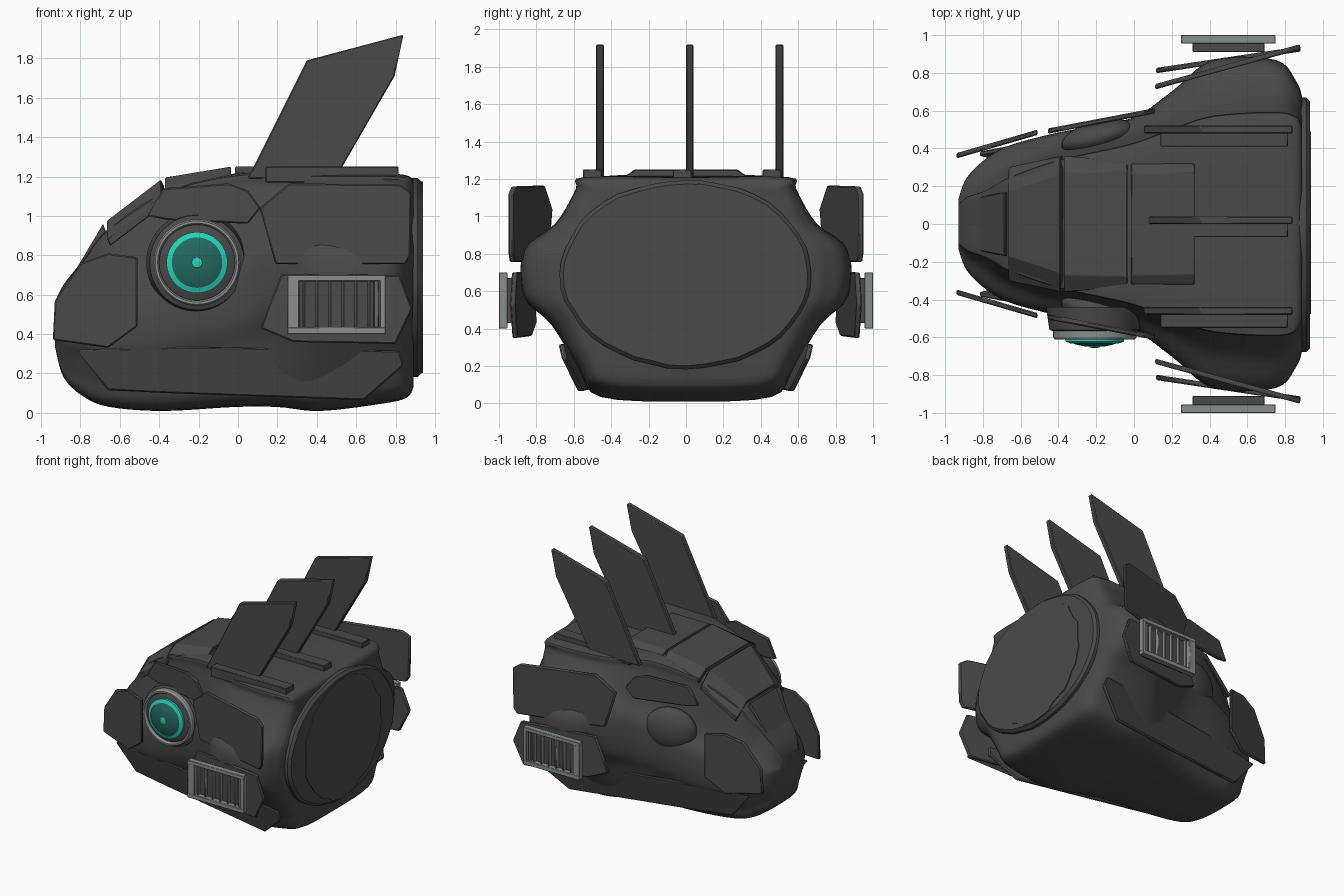
import bpy, bmesh, math, random
from mathutils import Vector, Matrix

if "Cube" in bpy.data.objects:
    bpy.data.objects.remove(bpy.data.objects["Cube"])
random.seed(4)

def mat(name, col):
    m = bpy.data.materials.new(name)
    m.diffuse_color = (*col, 1)
    m.use_nodes = True
    m.node_tree.nodes["Principled BSDF"].inputs["Base Color"].default_value = m.diffuse_color
    return m

DARK = mat("charcoal", (0.067, 0.067, 0.067))
GREY = mat("light grey", (0.25, 0.27, 0.27))
SLAT = mat("slat grey", (0.13, 0.14, 0.14))
TEAL = mat("bright teal", (0.02, 0.66, 0.48))
LENS = mat("dark teal", (0.017, 0.14, 0.115))

def finish(bm, name, material, angle=30, bevel=0):
    bmesh.ops.recalc_face_normals(bm, faces=bm.faces[:])
    me = bpy.data.meshes.new(name)
    bm.to_mesh(me)
    bm.free()
    ob = bpy.data.objects.new(name, me)
    bpy.context.collection.objects.link(ob)
    me.materials.append(material)
    if bevel:
        b = ob.modifiers.new("bevel", 'BEVEL')
        b.width, b.segments = bevel, 1
    bpy.ops.object.select_all(action='DESELECT')
    ob.select_set(True)
    bpy.context.view_layer.objects.active = ob
    bpy.ops.object.shade_smooth_by_angle(angle=math.radians(angle))
    return ob

def prism(name, pts, off, material=DARK, bevel=0.007):
    """Polygon of 3D points extruded by an offset."""
    bm = bmesh.new()
    a = [bm.verts.new(p) for p in pts]
    b = [bm.verts.new(Vector(p) + Vector(off)) for p in pts]
    n = len(a)
    bm.faces.new(a)
    bm.faces.new(b[::-1])
    for i in range(n):
        bm.faces.new((a[i], a[(i + 1) % n], b[(i + 1) % n], b[i]))
    return finish(bm, name, material, 20, bevel)

def box(name, lo, hi, material=DARK, bevel=0.004, turn=0):
    bm = bmesh.new()
    lo, hi = Vector(lo), Vector(hi)
    mtx = (Matrix.Translation((lo + hi) / 2) @ Matrix.Rotation(turn, 4, 'Z')
           @ Matrix.Diagonal((*(hi - lo), 1)))
    bmesh.ops.create_cube(bm, size=1, matrix=mtx)
    return finish(bm, name, material, 20, bevel)

def lathe(name, prof, cx, cz, material, closed=True, n=56):
    """Revolve (radius, y) profile round an axis along y."""
    bm = bmesh.new()
    rings = [[bm.verts.new((cx + r * math.cos(2 * math.pi * i / n), y,
                            cz + r * math.sin(2 * math.pi * i / n)))
              for i in range(n)] for r, y in prof]
    m = len(rings)
    for k in range(m if closed else m - 1):
        p, q = rings[k], rings[(k + 1) % m]
        for i in range(n):
            bm.faces.new((p[i], p[(i + 1) % n], q[(i + 1) % n], q[i]))
    if not closed:
        bm.faces.new(rings[0])
        bm.faces.new(rings[-1])
    return finish(bm, name, material)

def spline(P, closed, n):
    """Catmull-Rom through a list of vectors."""
    out, k = [], len(P)
    get = (lambda i: P[i % k]) if closed else (lambda i: P[max(0, min(k - 1, i))])
    for i in range(k if closed else k - 1):
        a, b, c, d = (get(i + j) for j in (-1, 0, 1, 2))
        for s in range(n):
            t = s / n
            out.append(0.5 * (2 * b + (c - a) * t + (2 * a - 5 * b + 4 * c - d) * t * t
                              + (3 * b - a - 3 * c + d) * t ** 3))
    if not closed:
        out.append(P[-1])
    return out

# Head shell: x, bottom z, top z, bottom width, mid width, mid z, top width
stations = [
    (-.93, .34, .56, .10, .13, .45, .10), (-.885, .18, .65, .17, .24, .42, .14),
    (-.78, .08, .78, .25, .34, .44, .18), (-.65, .03, .94, .31, .41, .44, .25),
    (-.38, .01, 1.12, .36, .48, .50, .34), (-.02, .03, 1.21, .45, .55, .62, .42),
    (.20, .03, 1.21, .53, .69, .68, .50), (.42, .01, 1.21, .57, .85, .70, .57),
    (.75, .05, 1.21, .57, .85, .70, .59), (.86, .08, 1.20, .53, .74, .70, .56),
    (.89, .13, 1.17, .46, .66, .70, .50)]
sections = []
for x, zb, zt, wb, wm, zm, wt in stations:
    h = zt - zb
    half = [(.8 * wb, zb + .02 * h), (wb, zb + .14 * h), (.5 * wb + .5 * wm, zm - .235 * h),
            (wm, zm - .11 * h), (wm, zm + .10 * h), (.4 * wm + .6 * wt, zm + .22 * h),
            (wt, zt - .06 * h), (.92 * wt, zt)]
    loop = [(0, zb)] + half + [(0, zt)] + [(-y, z) for y, z in half[::-1]]
    sections.append(spline([Vector((x, y, z)) for y, z in loop], True, 4))
rows = list(zip(*[spline(list(c), False, 5) for c in zip(*sections)]))
bm = bmesh.new()
rings = [[bm.verts.new(v) for v in r] for r in rows]
for p, q in zip(rings, rings[1:]):
    for i in range(len(p)):
        j = (i + 1) % len(p)
        bm.faces.new((p[i], p[j], q[j], q[i]))
bm.faces.new(rings[0])
bm.faces.new(rings[-1])
finish(bm, "head_shell", DARK, 45)

# Rear collar and its ragged end cap
def ring_pts(x, ry, rz, jit, n=44):
    pts = []
    for i in range(n):
        a, k = 2 * math.pi * i / n, 1 + random.uniform(-jit, 0)
        pts.append((x, ry * k * math.cos(a), .69 + rz * k * math.sin(a)))
    return pts
prism("rear_collar", ring_pts(.84, .68, .51, .02), (.092, 0, 0), bevel=.02)
prism("rear_cap", ring_pts(.90, .50, .49, .06), (.038, 0, 0), bevel=0)

# Side armour plates: x,z outline with y = a + b*(x-x0) + c*(z-z0)
plates = {
    "nose_plate": ([(-.93, .57), (-.80, .76), (-.66, .81), (-.51, .79), (-.51, .44),
                    (-.66, .33), (-.94, .37)], .375, .29, -.94, 0, 0),
    "brow_plate": ([(-.46, 1.0), (-.38, 1.14), (-.05, 1.165), (.05, 1.13), (.115, 1.04),
                    (.05, .96), (-.36, .98)], .505, .19, -.46, 0, 0),
    "upper_side_plate": ([(.11, 1.04), (.26, 1.165), (.82, 1.16), (.88, 1.12), (.875, .80),
                          (.85, .755), (.19, .755)], .74, .275, .11, 0, 0),
    "lower_side_plate": ([(.115, .43), (.22, .705), (.82, .70), (.885, .53), (.80, .35),
                          (.28, .36)], .825, .15, .11, 0, 0),
    "jaw_plate": ([(-.82, .32), (-.26, .335), (.40, .325), (.82, .315), (.84, .24),
                   (.64, .065), (-.35, .10), (-.66, .115)], .385, .182, -.82, .28, .32)}
for s, side in ((-1, "front"), (1, "back")):
    for name, (pts, a, b, x0, c, z0) in plates.items():
        prism(f"{side}_{name}",
              [(x, s * (a + b * (x - x0) + c * (z - z0)), z) for x, z in pts],
              (0, -s * .028, 0))
    # Eye bulge in the shell
    bm = bmesh.new()
    bmesh.ops.create_uvsphere(bm, u_segments=32, v_segments=16, radius=1,
                              matrix=Matrix.Translation((-.19, s * .46, .73))
                              @ Matrix.Rotation(s * .25, 4, 'Z')
                              @ Matrix.Diagonal((.20, .085, .17, 1)))
    finish(bm, f"{side}_eye_bulge", DARK, 60)
    # Vent: backing, four-sided frame and turned slats
    def yb(name, x0, x1, ya, yc, z0, z1, m, turn=0):
        y0, y1 = sorted((s * ya, s * yc))
        box(f"{side}_{name}", (x0, y0, z0), (x1, y1, z1), m, .003, turn)
    yb("vent_backing", .31, .69, .91, .962, .43, .67, DARK)
    yb("vent_frame_top", .25, .75, .955, 1.0, .67, .70, GREY)
    yb("vent_frame_bottom", .25, .75, .955, 1.0, .40, .435, GREY)
    yb("vent_frame_left", .25, .31, .955, .999, .43, .675, GREY)
    yb("vent_frame_right", .72, .75, .955, .999, .43, .675, GREY)
    yb("vent_inner_post", .69, .715, .955, .985, .43, .675, SLAT)
    for i in range(6):
        x = .333 + .066 * i
        yb("vent_slat", x - .005, x + .005, .955, .992, .435, .67, GREY, -s * .1)

# Roof plates: x0, x1, z0, z1, outer widths, flat widths, side drop
roof = [("nose_roof", -.92, -.685, .565, .96, .12, .17, .12, .17, .0),
        ("front_roof", -.665, -.39, .975, 1.185, .30, .36, .17, .26, .09),
        ("middle_roof", -.37, -.035, 1.195, 1.25, .36, .33, .27, .28, .05),
        ("rear_roof", -.015, .32, 1.25, 1.25, .32, .32, .27, .27, .03)]
for name, x0, x1, z0, z1, w0, w1, f0, f1, d in roof:
    bm = bmesh.new()
    lines = []
    for x, z, w, f in ((x0, z0, w0, f0), (x1, z1, w1, f1)):
        prof = [(-w, z - d), (-f, z), (f, z), (w, z - d)] if d else [(-w, z), (w, z)]
        top = [bm.verts.new((x, y, zz)) for y, zz in prof]
        low = [bm.verts.new((x + (.015 if z1 > z0 + .1 else 0), y, zz - .04))
               for y, zz in prof]
        lines.append(top + low[::-1])
    p, q = lines
    for i in range(len(p)):
        j = (i + 1) % len(p)
        bm.faces.new((p[i], p[j], q[j], q[i]))
    bm.faces.new(p)
    bm.faces.new(q[::-1])
    finish(bm, name + "_plate", DARK, 10, .005)

# Three swept fins with foot rails
for i, y in enumerate((-.46, .02, .50)):
    prism(f"fin_{i + 1}", [(x, y - .021, z) for x, z in
          ((.05, 1.19), (.08, 1.25), (.35, 1.79), (.84, 1.92), (.795, 1.71), (.53, 1.25),
           (.495, 1.19))], (0, .042, 0), bevel=.006)
    box(f"fin_rail_{i + 1}", (.14, y - .09, 1.17), (.815, y + .01, 1.25))

# Single eye on the front side
ex, ez = -.208, .763
lathe("eye_housing", [(.258, -.44), (.24, -.56), (.20, -.575), (.19, -.44)], ex, ez, DARK)
lathe("eye_ring", [(.22, -.55), (.22, -.60), (.212, -.612), (.20, -.612), (.192, -.60),
                   (.192, -.55)], ex, ez, GREY)
lathe("eye_bezel", [(.195, -.50), (.195, -.585), (.155, -.605), (.01, -.605),
                    (.01, -.50)], ex, ez, DARK)
lathe("eye_glow_ring", [(.155, -.59), (.155, -.622), (.128, -.632), (.128, -.59)],
      ex, ez, TEAL)
lathe("eye_lens", [(.13, -.60), (.13, -.625), (.10, -.638), (.06, -.647), (.02, -.65)],
      ex, ez, LENS, False)
lathe("eye_pupil", [(.028, -.645), (.026, -.654), (.01, -.656)], ex, ez, TEAL, False, 24)
